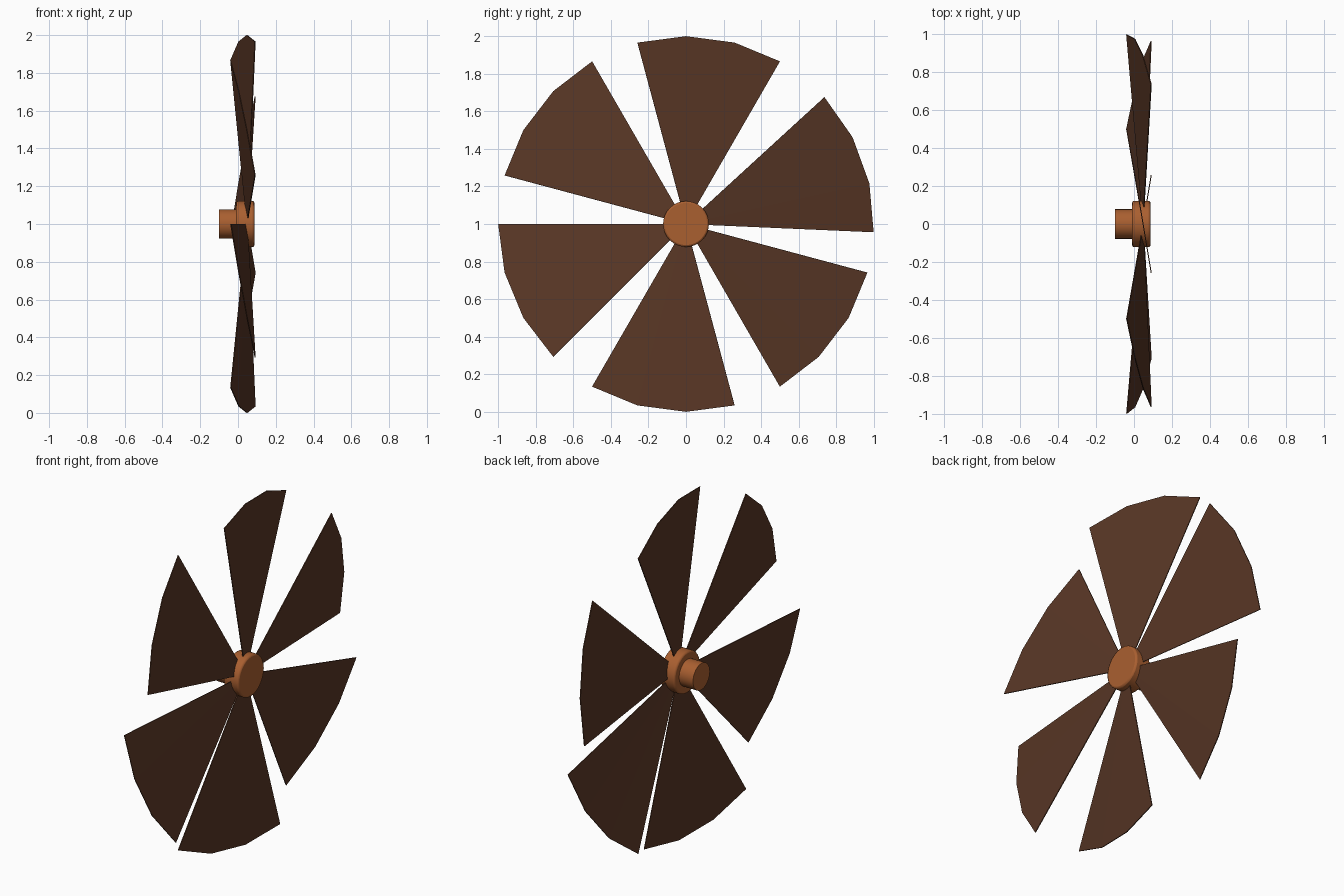
import bpy, bmesh
from math import cos, sin, radians
from mathutils import Matrix

cube = bpy.data.objects.get("Cube")
if cube:
    bpy.data.objects.remove(cube, do_unlink=True)

CENTRE_Z = 1.0


def material(name, rgb):
    m = bpy.data.materials.new(name)
    m.use_nodes = True
    m.diffuse_color = (*rgb, 1)
    m.node_tree.nodes["Principled BSDF"].inputs["Base Color"].default_value = (*rgb, 1)
    return m


copper = material("copper", (0.40, 0.115, 0.03))
brown = material("dark brown", (0.10, 0.038, 0.019))


def finish(bm, name, mat):
    bmesh.ops.recalc_face_normals(bm, faces=bm.faces)
    mesh = bpy.data.meshes.new(name)
    bm.to_mesh(mesh)
    bm.free()
    mesh.materials.append(mat)
    ob = bpy.data.objects.new(name, mesh)
    bpy.context.collection.objects.link(ob)
    return ob


def disc(name, radius, x0, x1, bevel=0):
    """Round part along the x axis."""
    bm = bmesh.new()
    place = Matrix.Translation(((x0 + x1) / 2, 0, CENTRE_Z)) @ Matrix.Rotation(radians(90), 4, "Y")
    bmesh.ops.create_cone(bm, cap_ends=True, segments=32, radius1=radius,
                          radius2=radius, depth=x1 - x0, matrix=place)
    ob = finish(bm, name, copper)
    if bevel:
        mod = ob.modifiers.new("rounded_rim", "BEVEL")
        mod.width, mod.segments = bevel, 2
    bpy.ops.object.select_all(action="DESELECT")
    ob.select_set(True)
    bpy.context.view_layer.objects.active = ob
    bpy.ops.object.shade_smooth_by_angle(angle=radians(40))


def blade(name, start):
    """Pitched sector: three rim segments sweeping back from the leading edge."""
    bm = bmesh.new()
    apex = bm.verts.new((0.048, 0, CENTRE_Z))
    rim = []
    for i in range(4):
        a = radians(start - 15 * i)
        rim.append(bm.verts.new((0.091 - 0.0433 * i, cos(a), CENTRE_Z + sin(a))))
    for a, b in zip(rim, rim[1:]):
        bm.faces.new((apex, a, b))
    ob = finish(bm, name, brown)
    mod = ob.modifiers.new("thickness", "SOLIDIFY")
    mod.thickness, mod.offset = 0.005, 0


# Hub and shaft
disc("hub", 0.122, -0.01, 0.087, 0.01)
disc("shaft", 0.078, -0.1, 0.0)

# Blades, one of them sitting slightly off the even spacing
for i, start in enumerate((105, 42.5, -15, -75, -135, 165)):
    blade(f"blade_{i + 1}", start)
